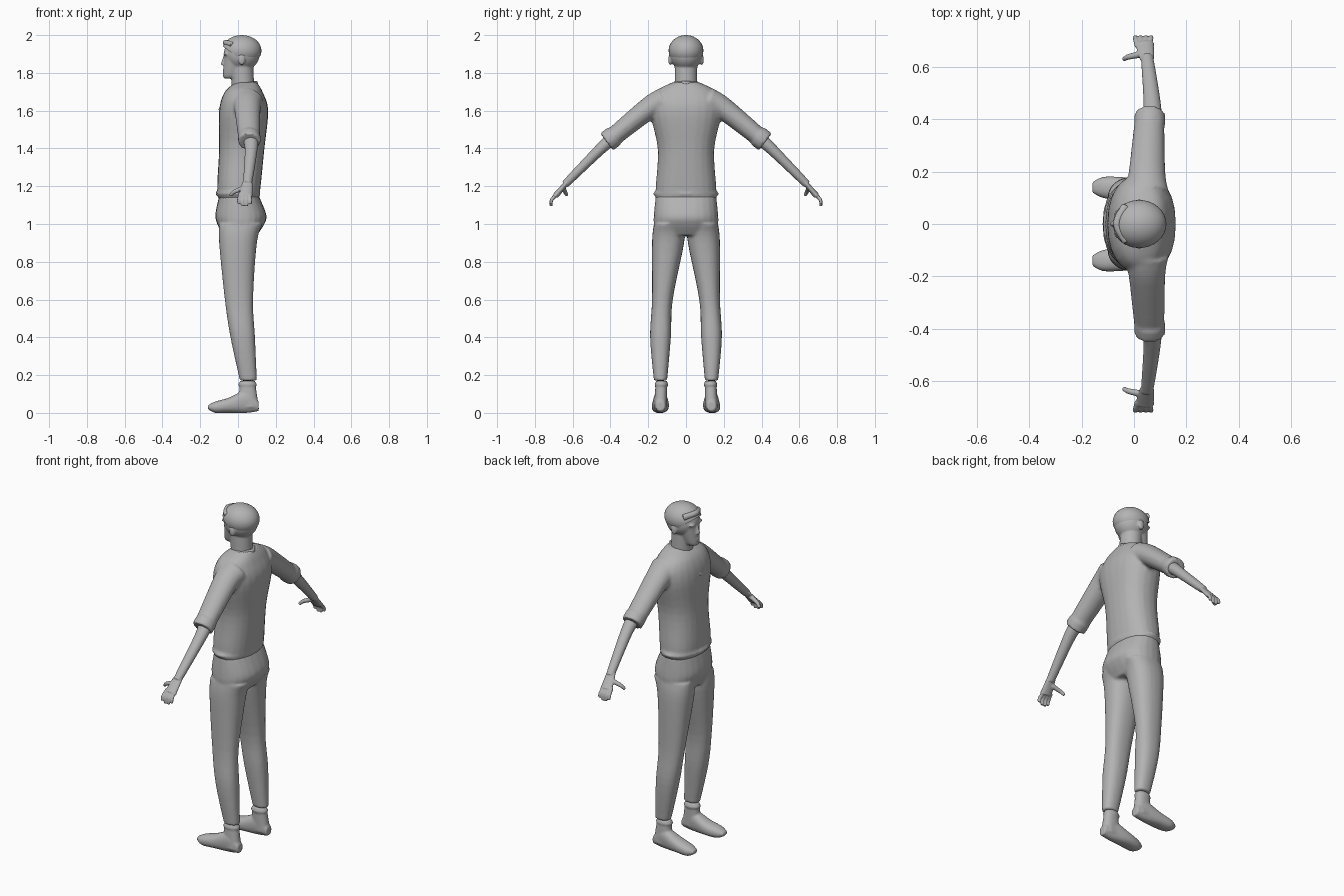
import bpy, bmesh, math
from mathutils import Vector, Matrix

cube = bpy.data.objects.get("Cube")
if cube:
    bpy.data.objects.remove(cube, do_unlink=True)

SIDES = {"right": 1, "left": -1}
ACROSS, UPRIGHT = Vector((1, 0, 0)), Vector((0, 0, 1))

grey = bpy.data.materials.new("plain grey")
grey.use_nodes = True
grey.diffuse_color = (0.45, 0.45, 0.45, 1)
grey.node_tree.nodes["Principled BSDF"].inputs["Base Color"].default_value = grey.diffuse_color


def spline(rows, steps=5):
    """Smoothly interpolate rows of numbers (Catmull-Rom)."""
    rows = [Vector(row) for row in rows]
    padded = [rows[0], *rows, rows[-1]]
    result = []
    for before, start, end, after in zip(padded, padded[1:], padded[2:], padded[3:]):
        leave, arrive = (end - before) / 2, (after - start) / 2
        for k in range(steps):
            t = k / steps
            ease = t * t * (3 - 2 * t)
            result.append(start.lerp(end, ease) + leave * t * (1 - t) ** 2 - arrive * t * t * (1 - t))
    return result + [rows[-1]]


def bridge(bm, rings):
    """Skin a list of point rings and cap both ends."""
    loops = [[bm.verts.new(point) for point in ring] for ring in rings]
    for low, high in zip(loops, loops[1:]):
        for i in range(len(low)):
            bm.faces.new((low[i - 1], low[i], high[i], high[i - 1]))
    bm.faces.new(loops[0])
    bm.faces.new(loops[-1])


def oval(power, count=24):
    """Unit outline; a power above two makes it boxier."""
    outline = []
    for i in range(count):
        angle = math.tau * i / count
        outline.append([math.copysign(abs(value) ** (2 / power), value)
                        for value in (math.cos(angle), math.sin(angle))])
    return outline


def stack(bm, rows, side=1, along_x=False):
    """Rows hold station, low, high, then a half width or inner and outer y."""
    rows = [row if len(row) == 5 else (*row[:3], -row[3], row[3]) for row in rows]
    rings = []
    for station, low, high, inner, outer in spline(rows):
        ring = []
        for c, s in oval(2.3):
            h = (low + high + c * (high - low)) / 2
            y = side * (inner + outer + s * (outer - inner)) / 2
            ring.append((station, y, h) if along_x else (h, y, station))
        rings.append(ring)
    bridge(bm, rings)


def tube(bm, points, start, end, flat=1, side=1, ref=ACROSS):
    """Sweep a tapering oval along a path; flat squashes it across ref."""
    spots = spline(points)
    last = len(spots) - 1
    rings = []
    for i, spot in enumerate(spots):
        radius = start + (end - start) * i / last
        tangent = (spots[min(i + 1, last)] - spots[max(i - 1, 0)]).normalized()
        u = (ref - tangent * tangent.dot(ref)).normalized() * radius
        v = tangent.cross(u) * flat
        ring = [spot + u * c + v * s for c, s in oval(2)]
        rings.append([(p.x, p.y * side, p.z) for p in ring])
    bridge(bm, rings)


def ball(bm, centre, radii):
    place = Matrix.Translation(centre) @ Matrix.Diagonal((*radii, 1))
    bmesh.ops.create_uvsphere(bm, u_segments=32, v_segments=20, radius=1, matrix=place)


def finish(name, bm, voxel=None):
    """Make the object; a voxel size fuses its pieces into one skin."""
    bmesh.ops.recalc_face_normals(bm, faces=bm.faces)
    mesh = bpy.data.meshes.new(name)
    bm.to_mesh(mesh)
    bm.free()
    mesh.materials.append(grey)
    ob = bpy.data.objects.new(name, mesh)
    bpy.context.collection.objects.link(ob)
    if voxel:
        fuse = ob.modifiers.new("fuse", "REMESH")
        fuse.mode = "VOXEL"
        fuse.voxel_size = voxel
        fuse.use_smooth_shade = True
        relax = ob.modifiers.new("relax", "SMOOTH")
        relax.factor = 0.5
        relax.iterations = 4
    else:
        bpy.ops.object.select_all(action="DESELECT")
        ob.select_set(True)
        bpy.context.view_layer.objects.active = ob
        bpy.ops.object.shade_smooth_by_angle(angle=math.radians(40))


# Sweater: torso and rolled hem, fused with short sleeves and cuffs
bm = bmesh.new()
stack(bm, [(1.13, -.1, .11, .16), (1.2, -.11, .12, .16), (1.4, -.1, .14, .15),
           (1.6, -.1, .16, .19), (1.7, -.07, .13, .16), (1.75, -.01, .1, .07)])
ball(bm, (0, 0, 1.16), (.12, .175, .03))
for side in SIDES.values():
    tube(bm, [(.05, .12, 1.65), (.05, .2, 1.61), (.06, .41, 1.44)], .085, .055, .85, side)
    tube(bm, [(.06, .38, 1.465), (.06, .42, 1.435)], .06, .06, .95, side)
finish("sweater", bm, .009)

# Trousers: hips fused with two legs
bm = bmesh.new()
stack(bm, [(1.15, -.1, .11, .16), (1.05, -.12, .15, .17), (1, -.11, .14, .17), (.94, -.08, .1, .15)])
for side in SIDES.values():
    stack(bm, [(1, -.1, .13, .01, .17), (.9, -.1, .1, .01, .18), (.6, -.07, .08, .07, .18),
               (.4, -.04, .09, .08, .19), (.17, .01, .1, .1, .17)], side)
finish("trousers", bm, .008)

# Boots: ankle shaft with a soft rim, fused with the foot
for label, side in SIDES.items():
    bm = bmesh.new()
    stack(bm, [(.17, .01, .09, .1, .16), (.03, 0, .11, .1, .17)], side)
    ball(bm, (.05, side * .13, .15), (.05, .036, .02))
    stack(bm, [(.11, .01, .06, .11, .16), (.05, 0, .12, .1, .17), (-.05, 0, .08, .09, .18),
               (-.12, 0, .06, .1, .18), (-.16, .02, .04, .12, .16)], side, along_x=True)
    finish(label + "_boot", bm, .006)

# Forearms fused with palms, four curled fingers and a thumb
for label, side in SIDES.items():
    bm = bmesh.new()
    tube(bm, [(.06, .38, 1.46), (.07, .45, 1.4), (.05, .64, 1.21)], .045, .023, .9, side)
    tube(bm, [(.05, .63, 1.22), (.04, .69, 1.15)], .027, .037, .45, side)
    for finger in range(4):
        x = .005 + .02 * finger
        tip = 1.09 + .01 * abs(finger - 1.5)
        tube(bm, [(.01 + x * .7, .68, 1.16), (x, .71, 1.13), (x, .715, tip)], .011, .008, 1, side)
    tube(bm, [(.03, .65, 1.19), (-.02, .64, 1.17), (-.04, .63, 1.15)], .014, .008, 1, side, UPRIGHT)
    finish(label + "_forearm_and_hand", bm, .004)

# Head: skull, jaw, neck, nose, lips, brows and ears in one skin
bm = bmesh.new()
ball(bm, (.02, 0, 1.9), (.095, .086, .09))
stack(bm, [(1.77, -.07, 0, .02), (1.79, -.08, .02, .04), (1.9, -.07, .06, .07)])
tube(bm, [(.03, 0, 1.66), (.02, 0, 1.84)], .06, .06)
tube(bm, [(-.07, 0, 1.89), (-.08, 0, 1.84)], .007, .013)
ball(bm, (-.07, 0, 1.81), (.012, .02, .008))
for side in SIDES.values():
    ball(bm, (-.065, side * .03, 1.9), (.012, .026, .008))
    ball(bm, (.02, side * .083, 1.87), (.018, .011, .03))
finish("head", bm, .005)

# Hair: a cap cut along a sloping hairline
bm = bmesh.new()
ball(bm, (.02, 0, 1.918), (.104, .092, .082))
bmesh.ops.bisect_plane(bm, geom=bm.verts[:] + bm.edges[:] + bm.faces[:], plane_co=(-.08, 0, 1.94),
                       plane_no=(.1, 0, .14), clear_inner=True)
bmesh.ops.holes_fill(bm, edges=[edge for edge in bm.edges if edge.is_boundary])
finish("hair", bm)

# Fringe: a soft roll swept across the forehead
bm = bmesh.new()
tube(bm, [(-.03, -.07, 1.95), (-.065, 0, 1.96), (-.03, .07, 1.95)], .014, .018)
finish("fringe", bm, .005)

# Collar: a flat band round the neck running down to a V on the chest
bm = bmesh.new()
for side in SIDES.values():
    tube(bm, [(.1, 0, 1.74), (.04, .08, 1.73), (-.03, .07, 1.7), (-.07, .04, 1.66), (-.1, 0, 1.6)],
         .02, .009, .5, side, UPRIGHT)
finish("collar", bm, .005)
